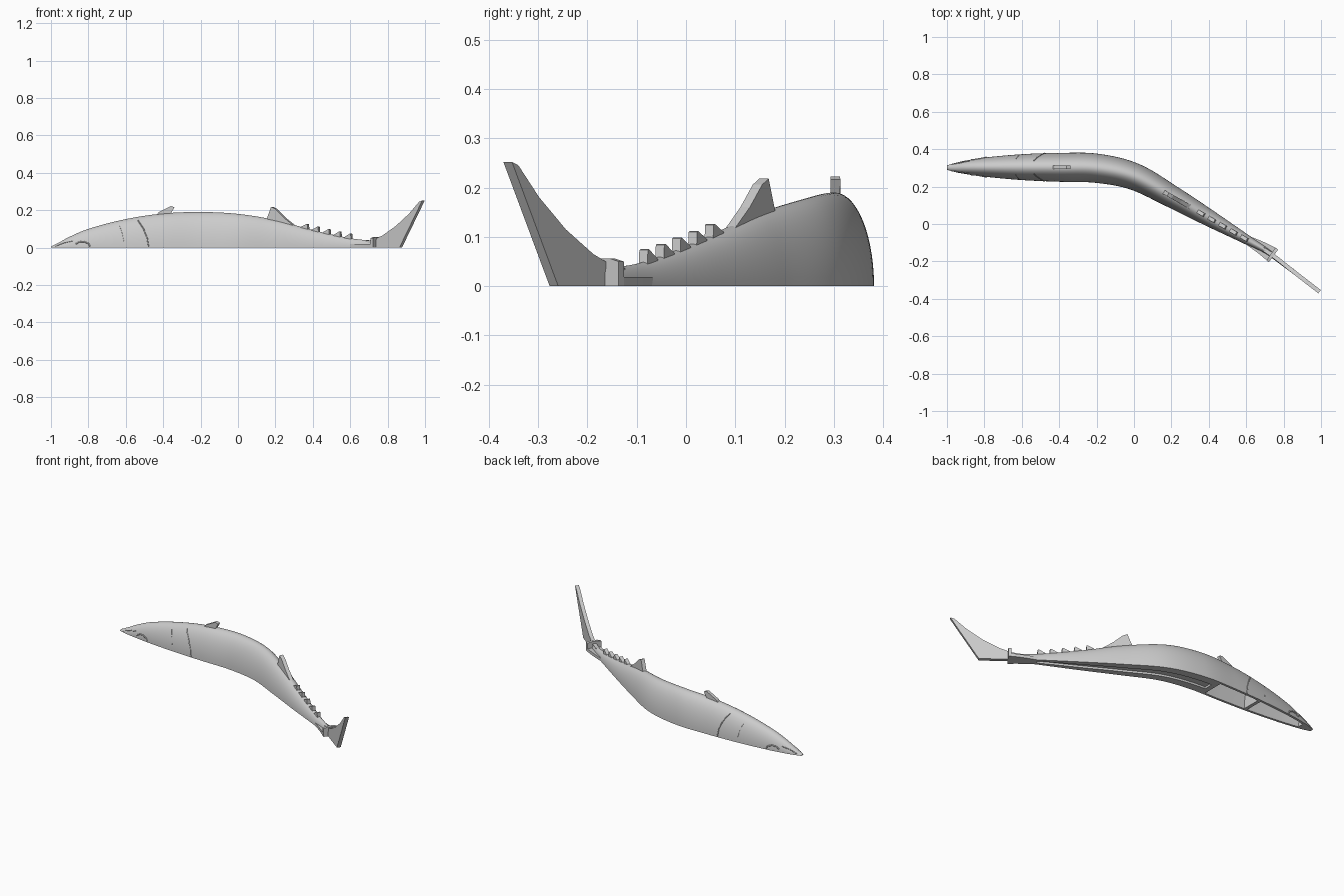
import bpy, bmesh, math
from mathutils import Vector

if "Cube" in bpy.data.objects:
    bpy.data.objects.remove(bpy.data.objects["Cube"])

grey = bpy.data.materials.new("plain_grey")
grey.use_nodes = True
COLOUR = (0.6, 0.6, 0.6, 1)
grey.diffuse_color = COLOUR
grey.node_tree.nodes["Principled BSDF"].inputs["Base Color"].default_value = COLOUR

# Body stations: x, spine y, half width, height
STATIONS = [(-1, .302, .012, .006), (-.95, .302, .026, .031), (-.9, .303, .036, .058),
            (-.8, .304, .051, .1), (-.6, .304, .069, .152), (-.4, .303, .077, .182),
            (-.2, .298, .078, .19), (0, .254, .072, .18), (.2, .148, .06, .147),
            (.4, .033, .045, .094), (.6, -.082, .026, .05), (.72, -.152, .016, .038),
            (.87, -.268, .012, .036), (1, -.368, .01, .036)]


def station(x):
    """Smoothly interpolated spine y, half width and height."""
    i = 0
    while i < len(STATIONS) - 2 and x > STATIONS[i + 1][0]:
        i += 1
    a, b = STATIONS[i], STATIONS[i + 1]
    p, n = STATIONS[max(i - 1, 0)], STATIONS[min(i + 2, len(STATIONS) - 1)]
    d = b[0] - a[0]
    t = (x - a[0]) / d
    out = []
    for k in (1, 2, 3):
        m0 = (b[k] - p[k]) / (b[0] - p[0]) * d
        m1 = (n[k] - a[k]) / (n[0] - a[0]) * d
        out.append(a[k] * (2*t**3 - 3*t**2 + 1) + m0 * (t**3 - 2*t**2 + t)
                   + b[k] * (3*t**2 - 2*t**3) + m1 * (t**3 - t**2))
    return out


def place(x, side, z):
    """Point beside the spine at the given sideways offset."""
    e = .02
    slope = (station(x + e)[0] - station(x - e)[0]) / (2 * e)
    normal = Vector((-slope, 1, 0)).normalized()
    return Vector((x, station(x)[0], z)) + normal * side


def finish(name, bm):
    bmesh.ops.recalc_face_normals(bm, faces=bm.faces)
    mesh = bpy.data.meshes.new(name)
    bm.to_mesh(mesh)
    bm.free()
    mesh.materials.append(grey)
    obj = bpy.data.objects.new(name, mesh)
    bpy.context.collection.objects.link(obj)
    return obj


def loft(name, start, end, rings, section):
    bm = bmesh.new()
    rows = []
    for i in range(rings + 1):
        x = start + (end - start) * i / rings
        rows.append([bm.verts.new(place(x, s, z)) for s, z in section(x)])
    for a, b in zip(rows, rows[1:]):
        for j in range(len(a)):
            k = (j + 1) % len(a)
            bm.faces.new((a[j], a[k], b[k], b[j]))
    bm.faces.new(rows[0])
    bm.faces.new(rows[-1])
    return finish(name, bm)


def arch(inset=0, floor=0):
    def section(x):
        _, w, h = station(x)
        w, h = max(w - inset, .003), max(h - inset, .004)
        pts = [(w * math.cos(math.pi * j / 28), h * math.sin(math.pi * j / 28)) for j in range(29)]
        return pts + ([(-w, floor), (w, floor)] if floor else [])
    return section


def plate(name, outline, thickness):
    """Upright fin from an x, z outline following the spine."""
    bm = bmesh.new()
    sides = [[bm.verts.new(place(x, s * thickness / 2, z)) for x, z in outline] for s in (-1, 1)]
    a, b = sides
    bm.faces.new(a)
    bm.faces.new(b)
    for j in range(len(a)):
        k = (j + 1) % len(a)
        bm.faces.new((a[j], a[k], b[k], b[j]))
    return finish(name, bm)


def side_line(name, points, radius=.0025):
    """Fine relief lines laid over both flanks."""
    curve = bpy.data.curves.new(name, "CURVE")
    curve.dimensions = "3D"
    curve.bevel_depth = radius
    curve.bevel_resolution = 1
    curve.use_fill_caps = True
    for side in (-1, 1):
        spline = curve.splines.new("POLY")
        dense = [tuple(p + (q - p) * i / 6 for p, q in zip(a, b))
                 for a, b in zip(points, points[1:]) for i in range(7)]
        spline.points.add(len(dense) - 1)
        for point, (x, z) in zip(spline.points, dense):
            _, w, h = station(x)
            flank = w * math.sqrt(max(0, 1 - (z / h) ** 2))
            point.co = (*place(x, side * flank, z), 1)
    curve.materials.append(grey)
    obj = bpy.data.objects.new(name, curve)
    bpy.context.collection.objects.link(obj)


# Body with hollow head compartments and a shallow belly slot
body = loft("body", -1, .74, 110, arch())
cutters = [loft("front_hollow_cutter", -.92, -.59, 24, arch(.014, -.02)),
           loft("rear_hollow_cutter", -.57, -.3, 20, arch(.014, -.02)),
           loft("belly_slot_cutter", -.27, .7, 50,
                lambda x: [(s * station(x)[1] * .35, z) for s, z in
                           ((-1, -.02), (1, -.02), (1, .012), (-1, .012))])]
for cutter in cutters:
    cutter.hide_render = True
    cutter.hide_viewport = True
    mod = body.modifiers.new(cutter.name, "BOOLEAN")
    mod.operation = "DIFFERENCE"
    mod.solver = "EXACT"
    mod.object = cutter
bpy.ops.object.select_all(action="DESELECT")
body.select_set(True)
bpy.context.view_layer.objects.active = body
for mod in list(body.modifiers):
    bpy.ops.object.modifier_apply(modifier=mod.name)
bpy.ops.object.shade_smooth_by_angle(angle=math.radians(35))
for cutter in cutters:
    bpy.data.objects.remove(cutter)

# Back fins
plate("front_back_fin", [(-.44, .17), (-.425, .188), (-.36, .222), (-.34, .216), (-.365, .17)], .02)
plate("rear_back_fin", [(.15, .13), (.16, .155), (.182, .218), (.205, .206), (.25, .16),
                        (.305, .115), (.3, .09)], .022)

# Row of small finlets, upright on the tail side
for i in range(5):
    x = .375 + .058 * i
    top = station(x)[2]
    plate(f"finlet_{i + 1}", [(x - .04, top - .01), (x - .035, station(x - .035)[2]),
                              (x - .004, top + .026), (x, top + .024), (x + .003, top - .02)], .02)

# Tail fin with a swept upper lobe
plate("tail_fin", [(.69, 0), (.87, 0), (.992, .252), (.975, .245), (.92, .18),
                   (.85, .115), (.78, .065), (.73, .042), (.69, .036)], .022)

# Flat keels flaring into the tail collar
loft("tail_keel", .61, .74, 8, lambda x: [(s * (.024 + .018 * (x - .61) / .13), z) for s, z in
                                          ((-1, 0), (1, 0), (1, .018), (-1, .018))])
loft("tail_collar", .732, .746, 1, lambda x: [(-.042, 0), (.042, 0), (.042, .05), (.02, .056),
                                               (-.02, .056), (-.042, .05)])

# Mouth, jaw and gill lines
side_line("mouth_line", [(-.975, .008), (-.93, .026), (-.88, .037)])
side_line("jaw_line", [(-.87, .018), (-.85, .03), (-.825, .032), (-.8, .022), (-.79, .004)], .004)
side_line("gill_line", [(-.535, .145), (-.505, .1), (-.485, .05), (-.478, .004)], .003)
side_line("front_gill_line", [(-.635, .12), (-.62, .08), (-.61, .03)], .001)
